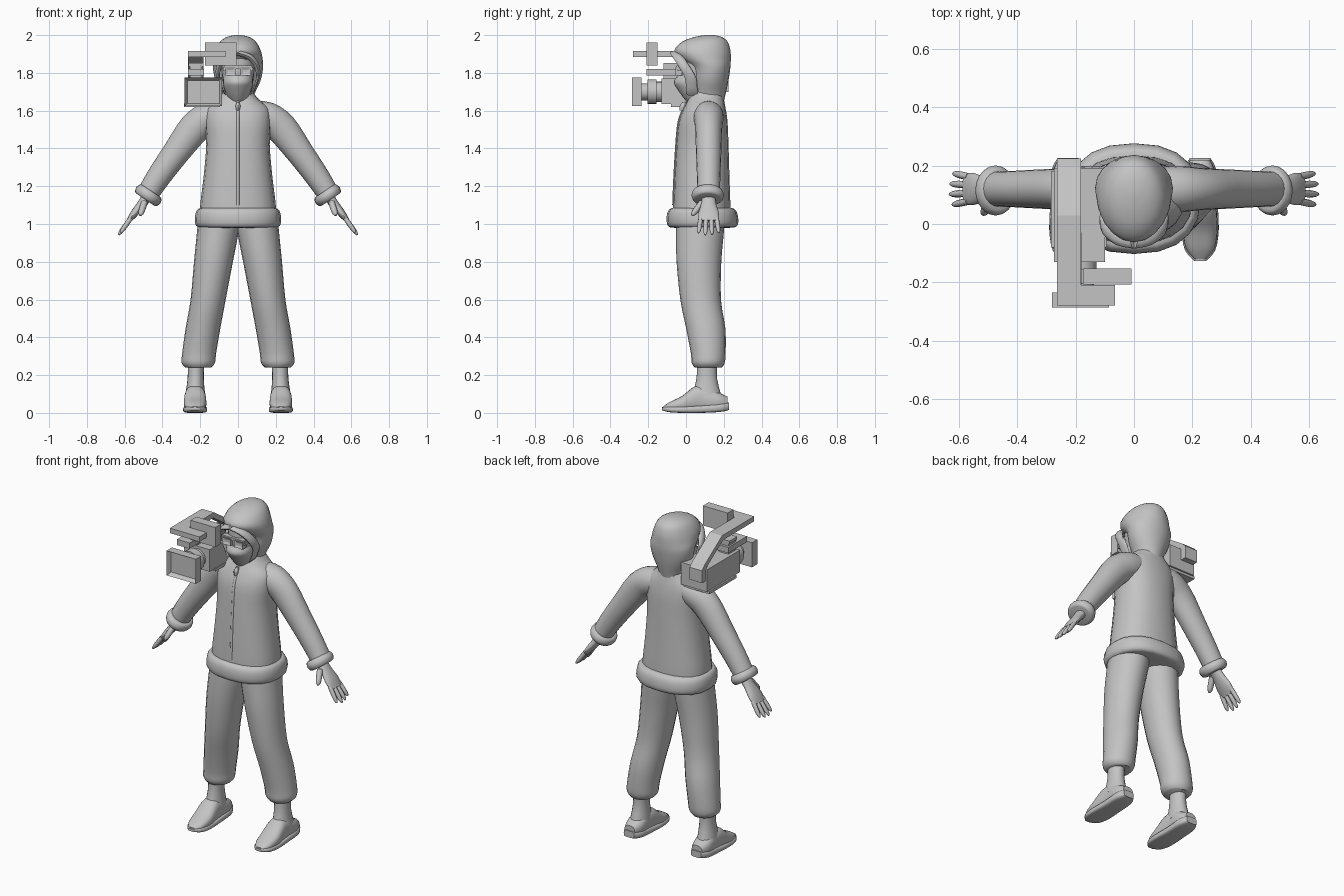
import bpy, bmesh, math
from mathutils import Vector

default_cube = bpy.data.objects.get("Cube")
if default_cube:
    bpy.data.objects.remove(default_cube, do_unlink=True)

grey = bpy.data.materials.new("plain_grey")
grey.use_nodes = True
colour = (0.55, 0.55, 0.55, 1)
grey.diffuse_color = colour
for node in grey.node_tree.nodes:
    if node.type == "BSDF_PRINCIPLED":
        node.inputs["Base Color"].default_value = colour


def finish(name, bm, mirror=False, smooth=False):
    """Turn a bmesh into a named object, optionally mirrored and smooth."""
    bmesh.ops.recalc_face_normals(bm, faces=bm.faces)
    mesh = bpy.data.meshes.new(name)
    bm.to_mesh(mesh)
    bm.free()
    mesh.materials.append(grey)
    obj = bpy.data.objects.new(name, mesh)
    bpy.context.scene.collection.objects.link(obj)
    if mirror:
        obj.modifiers.new("mirror", "MIRROR")
    if smooth:
        bpy.ops.object.select_all(action="DESELECT")
        obj.select_set(True)
        bpy.context.view_layer.objects.active = obj
        bpy.ops.object.shade_smooth_by_angle(angle=math.radians(50))
    return obj


def spline(a, b, c, d, t):
    return b + (c - a) * (t / 2) + (a - b * 2.5 + c * 2 - d / 2) * t ** 2 + ((b - c) * 1.5 + (d - a) / 2) * t ** 3


def loft(name, rings, mirror=False, steps=3, sides=20, power=1.0):
    """Skin a smooth surface through rings of (centre, u radius, v radius)."""
    bm = bmesh.new()
    last = len(rings) - 1
    loops = []
    for k in range(last * steps + 1):
        i = min(k // steps, last - 1)
        t = k / steps - i
        near = [rings[max(0, min(last, j))] for j in range(i - 1, i + 3)]
        centre, u, v = (spline(*[ring[part] for ring in near], t) for part in range(3))
        loop = []
        for s in range(sides):
            angle = math.tau * s / sides
            c, d = math.cos(angle), math.sin(angle)
            c = math.copysign(abs(c) ** power, c)
            d = math.copysign(abs(d) ** power, d)
            loop.append(bm.verts.new(centre + u * c + v * d))
        loops.append(loop)
    for low, high in zip(loops, loops[1:]):
        for s in range(sides):
            n = (s + 1) % sides
            bm.faces.new((low[s], low[n], high[n], high[s]))
    bm.faces.new(loops[0])
    bm.faces.new(loops[-1])
    return finish(name, bm, mirror, True)


def level(z, half_width, front, back, x=0.0):
    """Horizontal ring between a front and a back y."""
    return Vector((x, (front + back) / 2, z)), Vector((half_width, 0, 0)), Vector((0, (back - front) / 2, 0))


def tilted(x, z, radius, depth, degrees, y=0.12):
    """Ring leaning in the x-z plane, for the sleeves and hands."""
    a = math.radians(degrees)
    return Vector((x, y, z)), Vector((math.cos(a), 0, math.sin(a))) * radius, Vector((0, depth, 0))


def upright(y, half_width, low, high, x=0.227):
    """Ring facing along y, for the shoes."""
    return Vector((x, y, (low + high) / 2)), Vector((half_width, 0, 0)), Vector((0, 0, (high - low) / 2))


def finger(name, start, end, radius):
    a, b = Vector(start), Vector(end)
    side = (b - a).cross(Vector((0, 1, 0))).normalized()
    up = side.cross(b - a).normalized()
    rings = [(a.lerp(b, t), side * radius * s, up * radius * s) for t, s in ((0, 1), (0.5, 1), (0.85, 0.8), (1, 0.3))]
    loft(name, rings, True, 2, 8)


def box(name, x, y, z, recess=0.0):
    """Box from three (low, high) ranges; recess sinks an inset front panel."""
    bm = bmesh.new()
    bmesh.ops.create_cube(bm, size=1)
    for vert in bm.verts:
        vert.co = [sum(r) / 2 + c * (r[1] - r[0]) for c, r in zip(vert.co, (x, y, z))]
    if recess:
        bm.normal_update()
        front = min(bm.faces, key=lambda f: f.calc_center_median().y)
        bmesh.ops.inset_region(bm, faces=[front], thickness=0.02)
        for vert in front.verts:
            vert.co.y += recess
    return finish(name, bm)


# Jacket
torso = [level(1.0, 0.2, -0.07, 0.235), level(1.1, 0.2, -0.068, 0.235), level(1.25, 0.182, -0.062, 0.23),
         level(1.42, 0.168, -0.052, 0.225), level(1.54, 0.175, -0.04, 0.22), level(1.61, 0.165, -0.015, 0.21),
         level(1.66, 0.11, 0.01, 0.2), level(1.71, 0.07, 0.03, 0.19)]
loft("jacket_body", torso, power=0.85)
loft("jacket_hem", [level(0.98, 0.18, -0.06, 0.23), level(0.985, 0.215, -0.09, 0.265),
                    level(1.01, 0.228, -0.102, 0.277), level(1.055, 0.225, -0.1, 0.272),
                    level(1.08, 0.21, -0.085, 0.255), level(1.085, 0.18, -0.06, 0.23)], power=0.85)
zip_rings = []
for centre, u, v in torso[1:-1]:
    front = centre.y - v.y
    zip_rings.append(level(centre.z, 0.008, front - 0.005, front + 0.01))
loft("zip", zip_rings, sides=8)
loft("zip_pull", [level(1.6, 0.007, -0.035, 0), level(1.625, 0.013, -0.033, 0), level(1.645, 0.006, -0.02, 0)], sides=8)

# Sleeves and cuffs
loft("sleeve", [tilted(0.06, 1.59, 0.065, 0.07, 80), tilted(0.15, 1.565, 0.083, 0.08, 65),
                tilted(0.228, 1.51, 0.084, 0.072, 42), tilted(0.33, 1.375, 0.072, 0.067, 34),
                tilted(0.42, 1.25, 0.064, 0.062, 34), tilted(0.475, 1.165, 0.058, 0.06, 34)], True)
along = Vector((0.56, 0, -0.83))
cuff = []
for offset, size in ((-0.028, 0.8), (-0.022, 0.95), (0, 1.05), (0.022, 0.95), (0.028, 0.8)):
    spot = Vector((0.475, 0, 1.152)) + along * offset
    cuff.append(tilted(spot.x, spot.z, 0.073 * size, 0.082 * size, 34, 0.115))
loft("cuff", cuff, True)

# Hands
loft("palm", [tilted(0.475, 1.15, 0.03, 0.036, 34), tilted(0.51, 1.105, 0.024, 0.04, 36),
              tilted(0.55, 1.055, 0.02, 0.055, 38), tilted(0.58, 1.015, 0.012, 0.052, 38)], True)
for i in range(4):
    spread = i - 1.5
    reach = 0.01 * abs(i - 1.4)
    finger("finger_%d" % (i + 1), (0.568, 0.12 + spread * 0.028, 1.03),
           (0.637 - reach, 0.12 + spread * 0.036, 0.938 + reach), 0.0125)
finger("thumb", (0.495, 0.085, 1.115), (0.518, 0.032, 1.045), 0.017)

# Trousers
loft("trouser_leg", [level(1.03, 0.11, -0.05, 0.205, 0.1), level(0.95, 0.11, -0.052, 0.2, 0.108),
                     level(0.8, 0.103, -0.05, 0.187, 0.13), level(0.6, 0.093, -0.03, 0.185, 0.158),
                     level(0.45, 0.092, 0, 0.208, 0.185), level(0.32, 0.09, 0.025, 0.21, 0.205),
                     level(0.265, 0.088, 0.03, 0.205, 0.21), level(0.24, 0.068, 0.045, 0.19, 0.21)], True)

# Ankles and shoes
loft("ankle", [level(0.27, 0.044, 0.06, 0.165, 0.222), level(0.18, 0.043, 0.055, 0.165, 0.224),
               level(0.08, 0.055, 0.03, 0.19, 0.227)], True)
loft("shoe", [upright(-0.12, 0.02, 0.02, 0.035), upright(-0.085, 0.048, 0.01, 0.058), upright(-0.02, 0.06, 0.005, 0.09),
              upright(0.045, 0.057, 0.005, 0.14), upright(0.1, 0.054, 0.005, 0.14), upright(0.17, 0.054, 0.01, 0.11),
              upright(0.22, 0.035, 0.02, 0.085)], True, power=0.8)
loft("sole", [upright(-0.127, 0.02, 0.014, 0.03), upright(-0.09, 0.052, 0.004, 0.034), upright(-0.02, 0.064, 0, 0.035),
              upright(0.08, 0.06, 0, 0.04), upright(0.18, 0.057, 0.005, 0.05), upright(0.227, 0.035, 0.015, 0.055)],
     True, power=0.5)

# Hood
loft("hood", [level(1.65, 0.08, 0.04, 0.2), level(1.69, 0.088, 0.035, 0.21), level(1.76, 0.12, 0.03, 0.225),
              level(1.83, 0.133, 0.02, 0.235), level(1.875, 0.13, -0.035, 0.237), level(1.92, 0.12, -0.062, 0.235),
              level(1.965, 0.095, -0.02, 0.22), level(1.99, 0.06, 0.045, 0.19), level(2.0, 0.02, 0.1, 0.15)])
rim = []
for x, y, z in ((0, -0.055, 1.905), (0.06, -0.042, 1.885), (0.1, -0.01, 1.835), (0.105, 0.025, 1.77), (0.075, 0.03, 1.69)):
    rim.append((Vector((x, y, z)), Vector((0, 0.03, 0)), Vector((0.012, 0, 0.012))))
loft("hood_rim", rim, True, sides=10)

# Face with mask and glasses
loft("head", [level(1.7, 0.07, -0.01, 0.15), level(1.78, 0.085, -0.035, 0.16), level(1.88, 0.09, -0.035, 0.16)])
loft("face_mask", [level(1.635, 0.03, 0.015, 0.1), level(1.67, 0.055, -0.015, 0.12), level(1.72, 0.075, -0.05, 0.13),
                   level(1.752, 0.08, -0.065, 0.13), level(1.785, 0.08, -0.045, 0.13)])
for side in (-1, 1):
    lens_range = sorted((side * 0.012, side * 0.07))
    box("glasses_lens", lens_range, (-0.055, -0.02), (1.787, 1.83), 0.006)
    box("glasses_arm", sorted((side * 0.068, side * 0.08)), (-0.045, 0.06), (1.81, 1.828))
box("glasses_bridge", (-0.075, 0.075), (-0.05, -0.02), (1.82, 1.838))

# Shoulder video camera
box("camera_body", (-0.275, -0.1), (-0.13, 0.19), (1.635, 1.77))
box("camera_base", (-0.285, -0.095), (-0.08, 0.18), (1.62, 1.637))
box("lens_shade", (-0.282, -0.085), (-0.287, -0.235), (1.625, 1.775), 0.025)
for name, front, back, radius in (("lens_neck", -0.24, -0.19, 0.045), ("lens_ring", -0.205, -0.155, 0.066),
                                  ("lens_mount", -0.16, -0.12, 0.055)):
    rings = [upright(y, radius, 1.7 - radius, 1.7 + radius, -0.183) for y in (front, back)]
    loft(name, rings, steps=1, sides=16)
box("control_plate", (-0.265, -0.18), (-0.21, -0.03), (1.785, 1.82))
box("control_post", (-0.255, -0.19), (-0.12, -0.045), (1.765, 1.85))
box("post_cap", (-0.262, -0.183), (-0.12, -0.045), (1.835, 1.852))

# Carrying handle, a bent strip rising from the rear of the camera
bm = bmesh.new()
outline = [(0.19, 1.7), (0.225, 1.7), (0.225, 1.775), (0.2, 1.8), (0.03, 1.915), (-0.28, 1.915),
           (-0.28, 1.885), (0.02, 1.885), (0.17, 1.785), (0.19, 1.765)]
strip = bm.faces.new([bm.verts.new((-0.265, y, z)) for y, z in outline])
grown = bmesh.ops.extrude_face_region(bm, geom=[strip])["geom"]
bmesh.ops.translate(bm, verts=[g for g in grown if isinstance(g, bmesh.types.BMVert)], vec=(0.083, 0, 0))
finish("carry_handle", bm)
box("handle_crossbar", (-0.19, -0.065), (-0.28, -0.21), (1.885, 1.915))
box("viewfinder", (-0.175, -0.008), (-0.208, -0.152), (1.84, 1.96))
